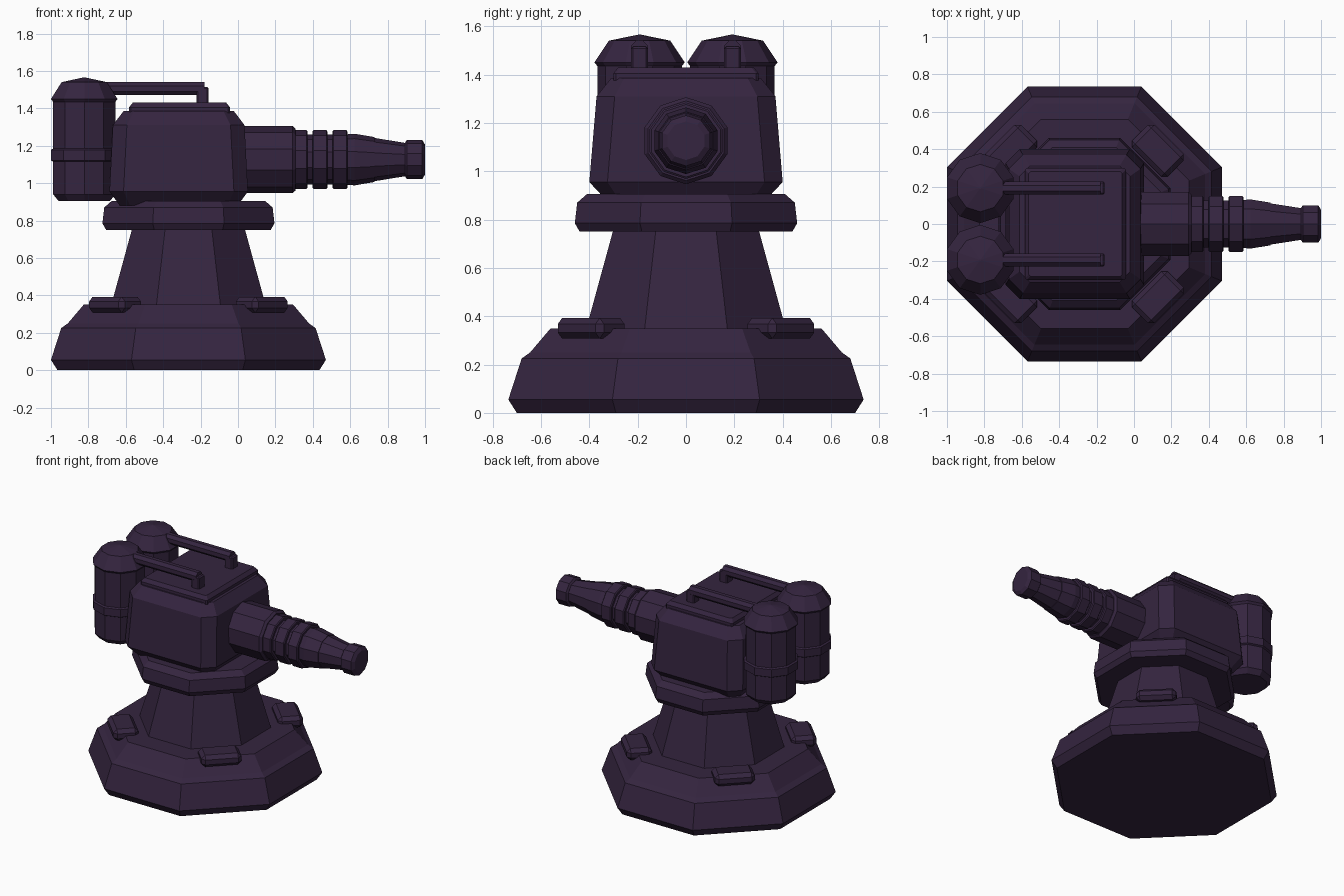
import bpy, bmesh, math
from mathutils import Matrix, Vector

if "Cube" in bpy.data.objects:
    bpy.data.objects.remove(bpy.data.objects["Cube"])

CX = -0.265          # turret axis
BARREL_Z = 1.126
OCT = 1 / math.cos(math.pi / 8)   # apothem to corner radius

mat = bpy.data.materials.new("dark_purple")
mat.diffuse_color = (0.035, 0.018, 0.05, 1)
mat.use_nodes = True
mat.node_tree.nodes["Principled BSDF"].inputs["Base Color"].default_value = mat.diffuse_color


def finish(name, bm, matrix=Matrix()):
    bmesh.ops.recalc_face_normals(bm, faces=bm.faces)
    me = bpy.data.meshes.new(name)
    bm.to_mesh(me)
    bm.free()
    me.materials.append(mat)
    ob = bpy.data.objects.new(name, me)
    ob.matrix_world = matrix
    bpy.context.collection.objects.link(ob)
    return ob


def loft(name, rings, matrix=Matrix()):
    """Skin a stack of equal-length point rings and cap both ends."""
    bm = bmesh.new()
    loops = [[bm.verts.new(p) for p in r] for r in rings]
    n = len(loops[0])
    for a, b in zip(loops, loops[1:]):
        for i in range(n):
            j = (i + 1) % n
            bm.faces.new((a[i], a[j], b[j], b[i]))
    bm.faces.new(loops[0])
    bm.faces.new(loops[-1])
    return finish(name, bm, matrix)


def lathe(name, profile, sides, phase=0.0, matrix=Matrix()):
    """Turn (radius, height) points around z with a low side count."""
    ang = [phase + 2 * math.pi * i / sides for i in range(sides)]
    return loft(name, [[(r * math.cos(a), r * math.sin(a), z) for a in ang]
                       for r, z in profile], matrix)


def octagon(name, profile):
    return lathe(name, [(r * OCT, z) for r, z in profile], 8, math.pi / 8,
                 Matrix.Translation((CX, 0, 0)))


def chamfered_rect(z, hx, hy, c):
    return [(hx, -hy + c, z), (hx, hy - c, z), (hx - c, hy, z), (-hx + c, hy, z),
            (-hx, hy - c, z), (-hx, -hy + c, z), (-hx + c, -hy, z), (hx - c, -hy, z)]


def box(name, size, matrix, bevel=0.0):
    bm = bmesh.new()
    bmesh.ops.create_cube(bm, size=1, matrix=Matrix.Diagonal((*size, 1)))
    if bevel:
        bmesh.ops.bevel(bm, geom=bm.edges[:], offset=bevel, segments=1, affect='EDGES')
    return finish(name, bm, matrix)


# Stand: base, column, collar
octagon("base", [(0.70, 0), (0.735, 0.055), (0.68, 0.225), (0.645, 0.25), (0.56, 0.35)])
octagon("column", [(0.415, 0.34), (0.30, 0.76)])
octagon("collar", [(0.44, 0.75), (0.46, 0.785), (0.45, 0.87), (0.41, 0.905)])

# Four plates on the base diagonals
for i in range(4):
    m = (Matrix.Translation((CX, 0, 0)) @ Matrix.Rotation(math.pi / 4 + i * math.pi / 2, 4, 'Z')
         @ Matrix.Translation((0.555, 0, 0.35)))
    box(f"base_plate_{i + 1}", (0.17, 0.27, 0.085), m, 0.025)

# Head housing and roof panel
loft("head", [chamfered_rect(0.88, 0.315, 0.33, 0.055),
              chamfered_rect(0.955, 0.37, 0.40, 0.075),
              chamfered_rect(1.31, 0.352, 0.37, 0.075),
              chamfered_rect(1.385, 0.295, 0.31, 0.055)],
     Matrix.Translation((-0.317, 0, 0)))
loft("roof_panel", [chamfered_rect(1.375, 0.27, 0.30, 0.01),
                    chamfered_rect(1.405, 0.27, 0.30, 0.01),
                    chamfered_rect(1.43, 0.25, 0.28, 0.01)],
     Matrix.Translation((-0.313, 0, 0)))

# Barrel: ten-sided, corners pointing up and down
along_x = Matrix.Translation((0, 0, BARREL_Z)) @ Matrix.Rotation(math.pi / 2, 4, 'Y')
lathe("barrel_sleeve", [(0.18, 0.0), (0.18, 0.292), (0.165, 0.308)], 10, 0, along_x)
lathe("barrel", [(0.133, 0.29), (0.133, 0.623), (0.088, 0.90)], 10, 0, along_x)
for i, (x0, x1) in enumerate([(0.30, 0.372), (0.398, 0.478), (0.505, 0.585)]):
    lathe(f"barrel_ring_{i + 1}", [(0.15, x0), (0.158, x0 + 0.006), (0.158, x1 - 0.006),
                                   (0.15, x1)], 10, 0, along_x)
lathe("barrel_cone_lip", [(0.135, 0.585), (0.138, 0.623), (0.12, 0.73)], 10, 0, along_x)
lathe("muzzle", [(0.09, 0.893), (0.105, 0.903), (0.105, 0.985), (0.08, 1.0)], 10, 0, along_x)

# Twin tanks with domes, bands and pipes
for side, y in (("left", 0.192), ("right", -0.192)):
    m = Matrix.Translation((-0.822, y, 0))
    ph = math.pi / 2
    lathe(f"{side}_tank", [(0.145, 0.905), (0.175, 0.94), (0.175, 1.45)], 10, ph, m)
    lathe(f"{side}_tank_band", [(0.175, 1.115), (0.187, 1.122), (0.187, 1.178),
                                (0.175, 1.185)], 10, ph, m)
    lathe(f"{side}_tank_dome", [(0.175, 1.435), (0.187, 1.45), (0.127, 1.54),
                                (0.005, 1.565)], 10, ph, m)
    pipe = Matrix.Translation((-0.80, y, 1.505)) @ Matrix.Rotation(math.pi / 2, 4, 'Y')
    lathe(f"{side}_pipe", [(0.038, 0), (0.038, 0.62)], 8, math.pi / 8, pipe)
    box(f"{side}_pipe_post", (0.065, 0.07, 0.11), Matrix.Translation((-0.19, y, 1.46)), 0.008)
